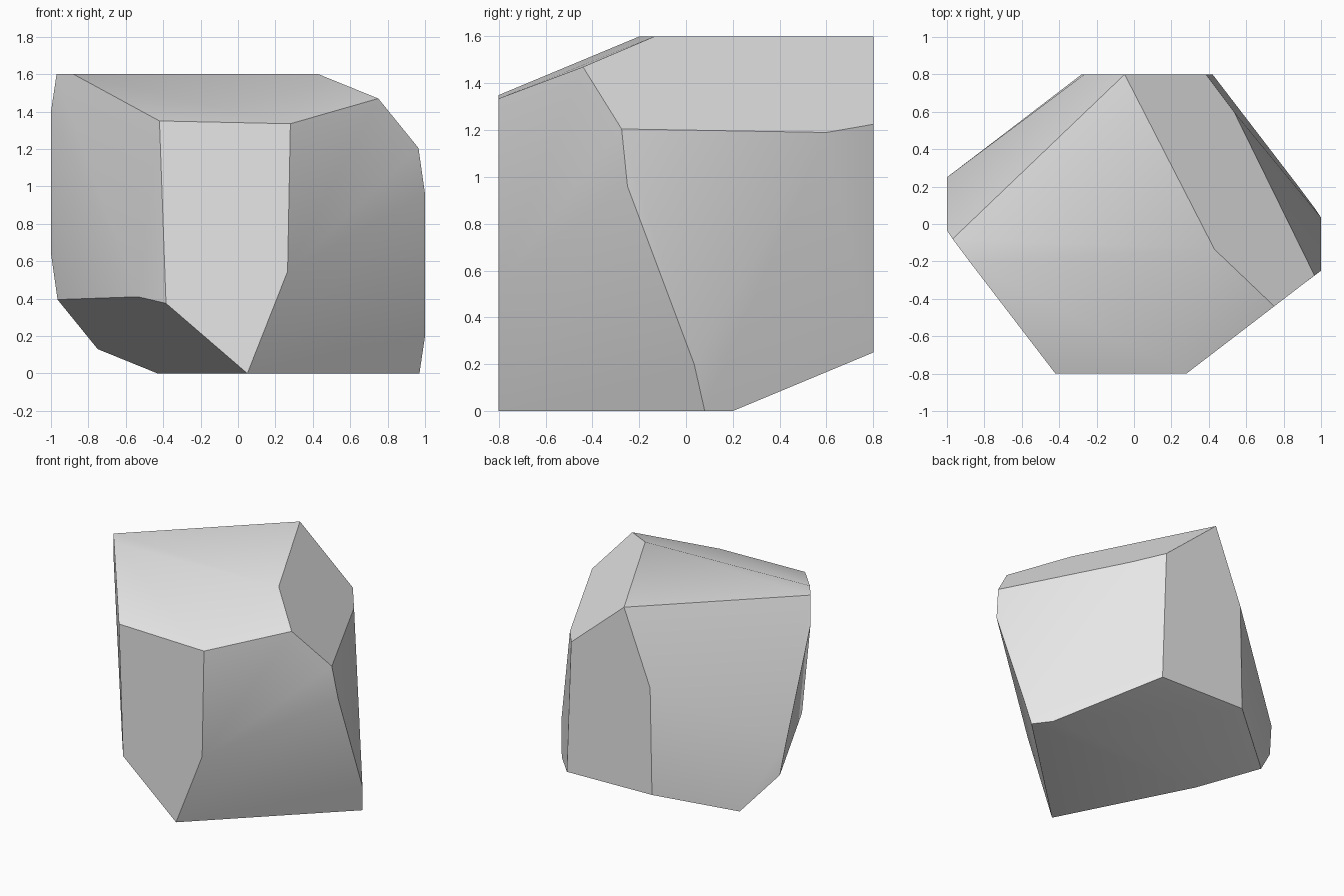
import bpy, bmesh, math
from mathutils import Vector

cube = bpy.data.objects.get("Cube")
if cube:
    bpy.data.objects.remove(cube, do_unlink=True)

CENTRE = Vector((0, 0, 0.8))

# Corners of one half of the rock; the other half is its point reflection
corners = {
    "a": (-0.42, -0.80, 1.35),
    "b": (0.28, -0.80, 1.335),
    "c": (0.265, -0.80, 0.545),
    "d": (0.05, -0.80, 0.0),
    "e": (-0.385, -0.80, 0.375),
    "f": (0.75, -0.44, 1.47),
    "g": (0.43, -0.135, 1.6),
    "h": (-0.97, -0.08, 1.6),
    "i": (-0.88, -0.20, 1.6),
    "j": (0.965, -0.275, 1.205),
    "k": (0.535, 0.60, 1.19),
    "l": (1.0, 0.035, 0.2),
    "m": (1.0, -0.25, 0.96),
}

# Facets of one half; capitals are the reflected corners
facets = [
    "abcde",    # front
    "higD",     # flat top
    "abfgi",    # sloping top
    "gfjkED",   # upper chamfer
    "EAIHlk",   # rear side
    "jklm",     # side wedge
    "bcmjf",    # upper front side
    "cdHlm",    # lower front side
]

# Stone colour
stone = bpy.data.materials.new("stone_grey")
stone.use_nodes = True
grey = (0.8, 0.8, 0.8, 1)
stone.diffuse_color = grey
stone.node_tree.nodes["Principled BSDF"].inputs["Base Color"].default_value = grey

# Build the rock from the facets and their reflections
bm = bmesh.new()
verts = {}
for name, co in corners.items():
    verts[name] = bm.verts.new(co)
    verts[name.upper()] = bm.verts.new(2 * CENTRE - Vector(co))
for facet in facets:
    for side in (facet, facet.swapcase()):
        bm.faces.new([verts[n] for n in side])
bmesh.ops.recalc_face_normals(bm, faces=bm.faces[:])

mesh = bpy.data.meshes.new("rock")
bm.to_mesh(mesh)
bm.free()
mesh.materials.append(stone)
rock = bpy.data.objects.new("rock", mesh)
bpy.context.collection.objects.link(rock)

# Soft creases inside each side, sharp edges between sides
bpy.ops.object.select_all(action="DESELECT")
rock.select_set(True)
bpy.context.view_layer.objects.active = rock
bpy.ops.object.shade_smooth_by_angle(angle=math.radians(30))
